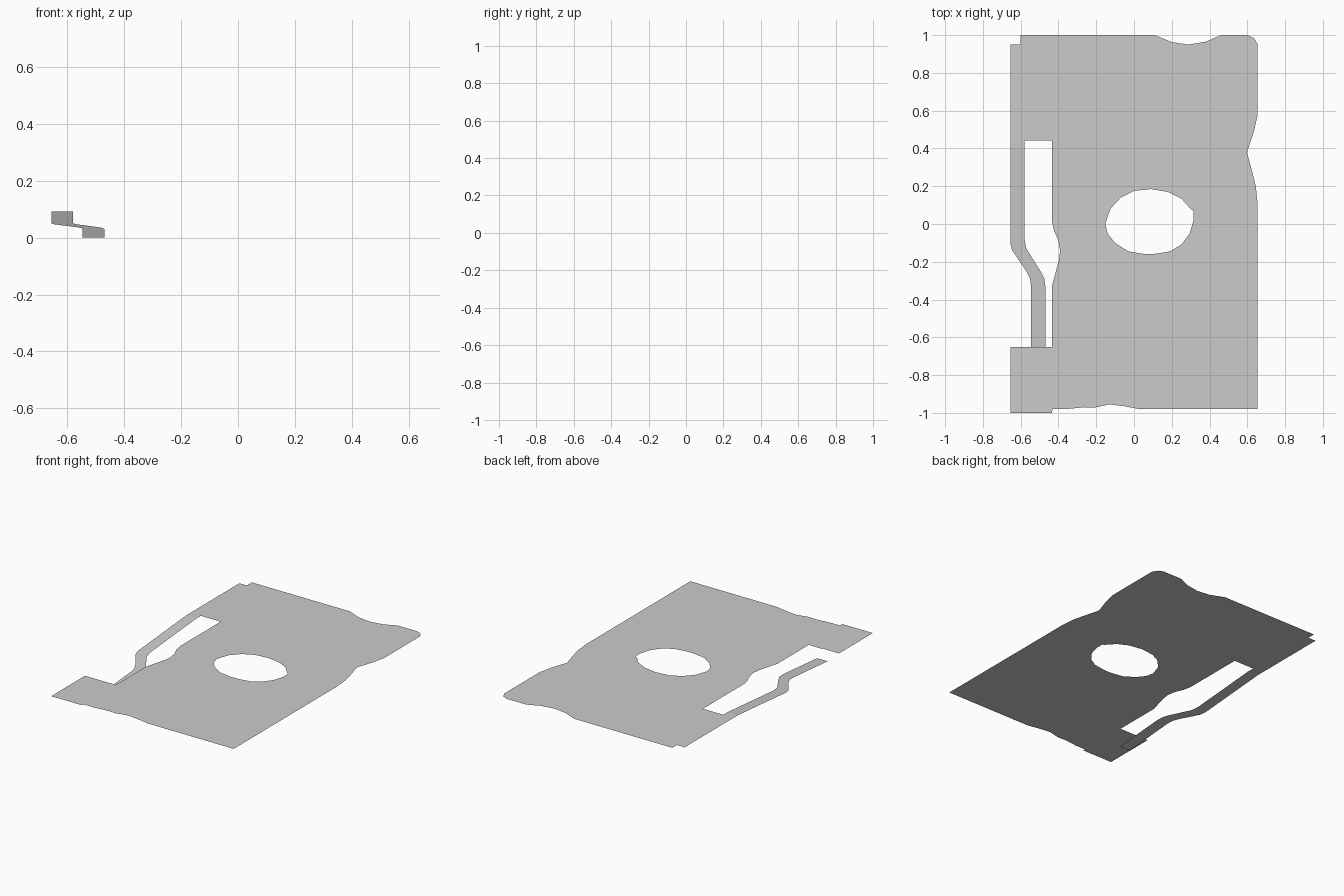
import bpy, bmesh

Z = 0.093      # height of the base plate
STEP = 0.0015  # tiny lift between stacked sheets


def sheet(name, loops, height):
    """Flat sheet from an outline plus optional hole loops; height(y) gives z."""
    bm = bmesh.new()
    edges = []
    for loop in loops:
        vs = [bm.verts.new((x, y, 0)) for x, y in loop]
        edges += [bm.edges.new((vs[i - 1], vs[i])) for i in range(len(vs))]
    bmesh.ops.triangle_fill(bm, use_beauty=True, edges=edges, normal=(0, 0, 1))
    for f in bm.faces:
        f.normal_update()
        if f.normal.z < 0:
            f.normal_flip()
    for v in bm.verts:
        v.co.z = height(v.co.y)
    me = bpy.data.meshes.new(name)
    bm.to_mesh(me)
    bm.free()
    ob = bpy.data.objects.new(name, me)
    bpy.context.collection.objects.link(ob)
    return ob


def flat(z):
    return lambda y: z


def rect(x0, x1, y0, y1):
    return [(x0, y0), (x1, y0), (x1, y1), (x0, y1)]


# base plate with worn edges, lever slot and oval hole
plate = [(-0.53, -0.98), (-0.36, -0.98), (-0.26, -0.97), (-0.21, -0.973),
         (-0.13, -0.955), (-0.05, -0.965), (0.03, -0.98), (0.655, -0.98),
         (0.655, 0.10), (0.645, 0.20), (0.63, 0.26), (0.598, 0.38),
         (0.635, 0.49), (0.655, 0.58), (0.655, 0.95), (0.635, 0.985), (0.60, 1.0),
         (0.46, 1.0), (0.38, 0.965), (0.29, 0.95), (0.20, 0.963), (0.11, 1.0),
         (-0.60, 1.0), (-0.60, 0.66), (-0.56, 0.62), (-0.484, 0.615),
         (-0.45, 0.555), (-0.435, 0.55), (-0.435, 0.02), (-0.425, -0.03),
         (-0.40, -0.09), (-0.391, -0.14), (-0.397, -0.19), (-0.435, -0.33),
         (-0.435, -0.65), (-0.53, -0.65)]
hole = [(-0.152, 0.0), (-0.125, 0.08), (-0.07, 0.14), (0.0, 0.175), (0.09, 0.185),
        (0.18, 0.17), (0.25, 0.135), (0.30, 0.08), (0.315, 0.07), (0.315, 0.02),
        (0.295, -0.05), (0.25, -0.11), (0.19, -0.145), (0.12, -0.157),
        (0.06, -0.16), (-0.03, -0.145), (-0.10, -0.10), (-0.14, -0.05)]
sheet("base_plate", [plate, hole], flat(Z))

# lever anchor sheet at the rear, tucked under the plate
sheet("lever_anchor", [[(-0.655, 0.40), (-0.58, 0.40), (-0.58, 0.443), (-0.432, 0.443),
                        (-0.432, 0.60), (-0.56, 0.95), (-0.655, 0.95)]], flat(Z - STEP))

# cranked lever sloping down to the ground
lever = [(-0.655, 0.40), (-0.655, -0.10), (-0.645, -0.14), (-0.57, -0.25),
         (-0.55, -0.29), (-0.545, -0.33), (-0.545, -0.69), (-0.468, -0.69),
         (-0.468, -0.34), (-0.475, -0.29), (-0.495, -0.25), (-0.57, -0.13),
         (-0.58, -0.08), (-0.58, 0.40)]
sheet("sloping_lever", [lever], lambda y: (Z - STEP) * (y + 0.69) / 1.09)

# front pad above the lever tip
sheet("front_pad", [[(-0.655, -1.0), (-0.435, -1.0), (-0.425, -0.95), (-0.46, -0.85),
                     (-0.492, -0.76), (-0.437, -0.68), (-0.437, -0.65),
                     (-0.655, -0.65)]], flat(Z + 2 * STEP))

# small patch by the hole
sheet("small_patch", [[(-0.275, -0.39), (-0.193, -0.214), (-0.02, -0.327),
                       (-0.012, -0.38)]], flat(Z + STEP))

# plain inlay panels at both ends, each with two raised tiles
for name, y0, s in (("rear", 0.62, 1), ("front", -0.52, -1)):
    sheet(name + "_panel", [rect(-0.24, 0.37, y0 - 0.135, y0 + 0.135)], flat(Z + STEP))
    for i, (a, b) in enumerate(((-0.15, -0.04), (0.10, 0.21))):
        x0, x1 = sorted((0.065 + s * (a - 0.03), 0.065 + s * (b - 0.03)))
        sheet(f"{name}_tile_{i + 1}", [rect(x0, x1, y0 - 0.09, y0 + 0.09)],
              flat(Z + 1.5 * STEP))
